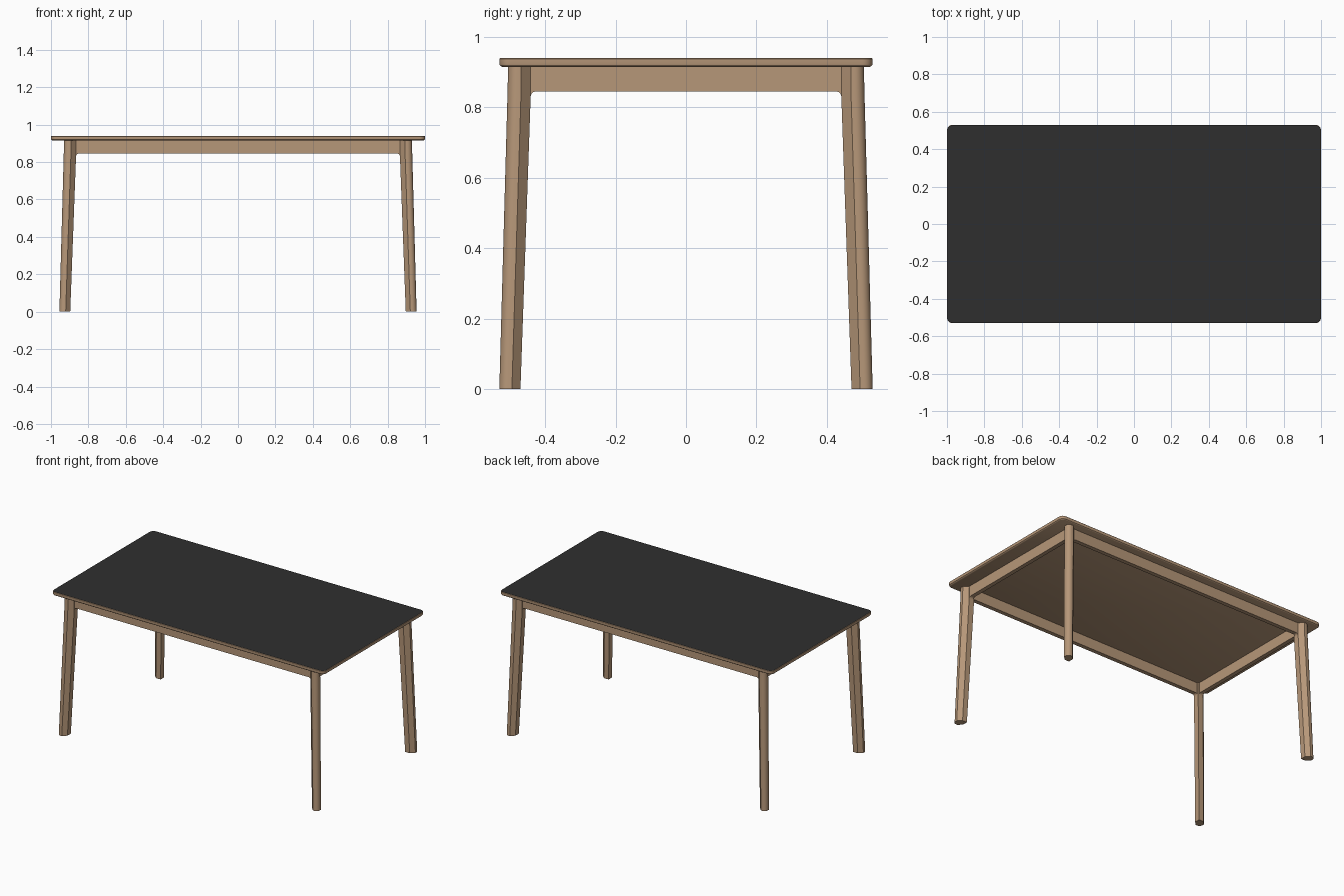
import bpy, bmesh
from math import cos, sin, pi, radians

cube = bpy.data.objects.get("Cube")
if cube:
    bpy.data.objects.remove(cube, do_unlink=True)


def material(name, rgb):
    m = bpy.data.materials.new(name)
    m.use_nodes = True
    m.diffuse_color = (*rgb, 1)
    m.node_tree.nodes["Principled BSDF"].inputs["Base Color"].default_value = (*rgb, 1)
    return m


wood = material("light wood", (0.47, 0.31, 0.19))
black = material("black surface", (0.028, 0.028, 0.028))


def arc(cx, cy, r, start, end, steps):
    """Points along an arc, angles in degrees."""
    angles = [radians(start + (end - start) * i / steps) for i in range(steps + 1)]
    return [(cx + r * cos(a), cy + r * sin(a)) for a in angles]


def loft(name, rings, mats):
    """Skin a stack of matching rings and cap both ends."""
    bm = bmesh.new()
    loops = [[bm.verts.new(p) for p in ring] for ring in rings]
    n = len(loops[0])
    for a, b in zip(loops, loops[1:]):
        for i in range(n):
            j = (i + 1) % n
            bm.faces.new((a[i], a[j], b[j], b[i]))
    bm.faces.new(loops[0])
    cap = bm.faces.new(loops[-1])
    cap.material_index = len(mats) - 1
    bmesh.ops.recalc_face_normals(bm, faces=bm.faces)
    mesh = bpy.data.meshes.new(name)
    bm.to_mesh(mesh)
    bm.free()
    for m in mats:
        mesh.materials.append(m)
    obj = bpy.data.objects.new(name, mesh)
    bpy.context.collection.objects.link(obj)
    bpy.ops.object.select_all(action="DESELECT")
    obj.select_set(True)
    bpy.context.view_layer.objects.active = obj
    bpy.ops.object.shade_smooth_by_angle(angle=radians(30))
    return obj


# Tabletop: rounded rectangle with a softened lower edge and a black face
def top_ring(z, inset):
    r = 0.03 - inset
    pts = []
    for k, (sx, sy) in enumerate([(1, 1), (-1, 1), (-1, -1), (1, -1)]):
        pts += arc(sx * 0.97, sy * 0.50, r, 90 * k, 90 * k + 90, 8)
    return [(x, y, z) for x, y in pts]


edge = [(0.915, 0.008), (0.917, 0.004), (0.920, 0.001), (0.924, 0),
        (0.938, 0), (0.940, 0.002)]
loft("tabletop", [top_ring(z, inset) for z, inset in edge], [wood, black])


# Legs: tapered, rounded outer corner, chamfered toward the rails
def leg_ring(z, x0, x1, y0, y1, sx, sy):
    c = 0.42 * (x1 - x0)
    pts = [(x0, y0), (x1 - c, y0), (x1, y0 + c)]
    pts += arc(x1 - c, y1 - c, c, 0, 90, 8)
    pts += [(x0 + c, y1), (x0, y1 - c)]
    return [(sx * x, sy * y, z) for x, y in pts]


sections = [(0, 0.897, 0.955, 0.470, 0.530),
            (0.83, 0.866, 0.932, 0.441, 0.507),
            (0.916, 0.866, 0.930, 0.441, 0.505)]
for sx, side in ((1, "left"), (-1, "right")):
    for sy, end in ((-1, "front"), (1, "back")):
        loft(f"{end}_{side}_leg", [leg_ring(*s, sx, sy) for s in sections], [wood])


# Rails: boards with small fillets flowing into the legs
def rail_profile(half):
    r = 0.014
    right = arc(half - r, 0.845 - r, r, 0, 90, 5)
    left = [(-s, z) for s, z in reversed(right)]
    return [(half, 0.916)] + right + left + [(-half, 0.916)]


for sign, end, side in ((-1, "front", "right"), (1, "back", "left")):
    long, short = rail_profile(0.866), rail_profile(0.441)
    loft(f"{end}_rail", [[(s, sign * y, z) for s, z in long]
                         for y in (0.450, 0.477)], [wood])
    loft(f"{side}_rail", [[(sign * x, s, z) for s, z in short]
                          for x in (0.875, 0.902)], [wood])
